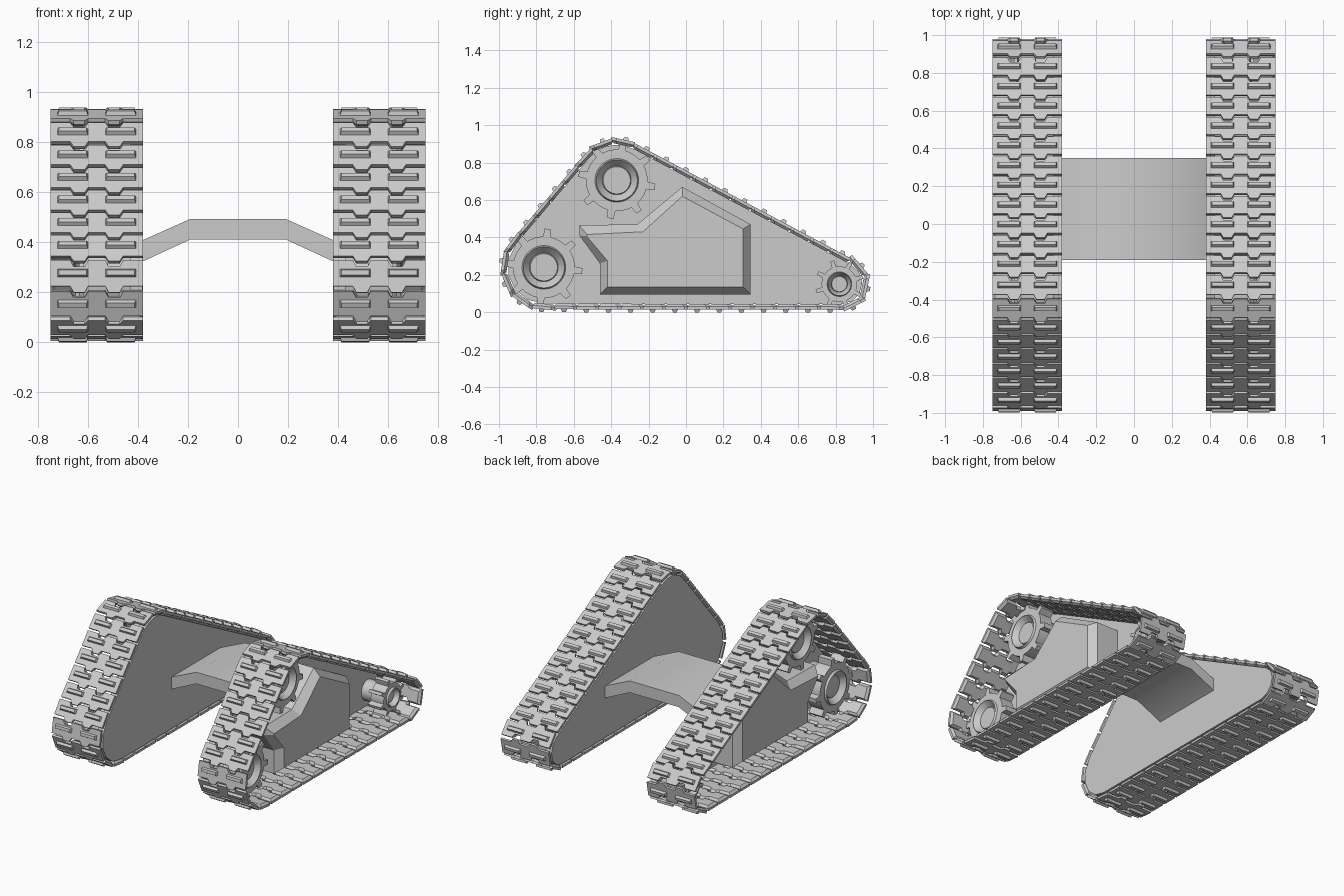
import bpy, bmesh, math
from mathutils import Vector

cube = bpy.data.objects.get("Cube")
if cube:
    bpy.data.objects.remove(cube)

gray = bpy.data.materials.new("light_gray")
gray.use_nodes = True
color = (0.6, 0.6, 0.6, 1)
gray.diffuse_color = color
gray.node_tree.nodes["Principled BSDF"].inputs["Base Color"].default_value = color


def build(name, lofts, mirror=True, smooth=False):
    """Make one object from lofts, each a list of equally long point rings."""
    bm = bmesh.new()
    for rings in lofts:
        loops = [[bm.verts.new(p) for p in ring] for ring in rings]
        n = len(loops[0])
        for a, b in zip(loops, loops[1:]):
            for i in range(n):
                j = (i + 1) % n
                bm.faces.new((a[i], a[j], b[j], b[i]))
        bm.faces.new(loops[0][::-1])
        bm.faces.new(loops[-1])
    bmesh.ops.recalc_face_normals(bm, faces=bm.faces)
    mesh = bpy.data.meshes.new(name)
    bm.to_mesh(mesh)
    bm.free()
    mesh.materials.append(gray)
    obj = bpy.data.objects.new(name, mesh)
    bpy.context.collection.objects.link(obj)
    if mirror:
        obj.modifiers.new("both_sides", 'MIRROR')
    if smooth:
        bpy.ops.object.select_all(action='DESELECT')
        obj.select_set(True)
        bpy.context.view_layer.objects.active = obj
        bpy.ops.object.shade_smooth_by_angle(angle=math.radians(30))
    return obj


def at_x(x, outline):
    return [Vector((x, y, z)) for y, z in outline]


# Wheel centres and belt radii: back, top, front (y, z, r)
WHEELS = [(0.83, 0.155, 0.13), (-0.37, 0.705, 0.208), (-0.76, 0.24, 0.212)]
MID_X = 0.565


def belt_path(inset=0.0, steps=24):
    """Closed outline wrapped around the three wheels."""
    angles = []
    for i, (y, z, r) in enumerate(WHEELS):
        y2, z2, r2 = WHEELS[(i + 1) % 3]
        dist = math.hypot(y2 - y, z2 - z)
        angles.append(math.atan2(z2 - z, y2 - y) - math.pi / 2 + math.asin((r - r2) / dist))
    points = []
    for i, (y, z, r) in enumerate(WHEELS):
        start = angles[i - 1]
        sweep = (angles[i] - start) % math.tau
        for k in range(steps + 1):
            a = start + sweep * k / steps
            points.append((y + (r - inset) * math.cos(a), z + (r - inset) * math.sin(a)))
    return points


def walker(points):
    """Return the path length and a function giving the point at a distance."""
    pts = [Vector(p) for p in points]
    pts.append(pts[0])
    lengths = [(b - a).length for a, b in zip(pts, pts[1:])]
    total = sum(lengths)

    def locate(s):
        s %= total
        for a, b, d in zip(pts, pts[1:], lengths):
            if s <= d and d > 0:
                return a.lerp(b, s / d)
            s -= d
        return pts[-1]
    return total, locate


# Track links with interlocking teeth, and two grouser bars on each
total, locate = walker(belt_path())
count = round(total / 0.119)
pitch = total / count
half = pitch / 2 - 0.007
half_width = 0.185
edge = [(-half_width, 0)]
for c in (-0.07, 0.07):
    edge += [(c - 0.036, 0), (c - 0.022, 0.026), (c + 0.022, 0.026), (c + 0.036, 0)]
edge.append((half_width, 0))
link_outline = [(x, half + s) for x, s in edge] + [(x, s - half) for x, s in reversed(edge)]

links, bars = [], []
for k in range(count):
    s = (k + 0.5) * pitch
    mid = locate(s)
    along = (locate(s + pitch / 2) - locate(s - pitch / 2)).normalized()
    out = Vector((along.y, -along.x))

    def place(outline, height):
        ring = []
        for x, t in outline:
            p = mid + along * t + out * height
            ring.append(Vector((MID_X + x, p.x, p.y)))
        return ring

    inner = [(x * 0.92, t * 0.75) for x, t in link_outline]
    links.append([place(inner, -0.018), place(link_outline, -0.004), place(link_outline, 0.012)])
    for c in (-0.096, 0.096):
        def bar(w, d):
            return [(c - w, -d), (c + w, -d), (c + w, d), (c - w, d)]
        bars.append([place(bar(0.062, 0.017), 0.01), place(bar(0.055, 0.01), 0.028)])
build("track_links", links)
build("track_grousers", bars)

# Inner side plate filling the loop of the track
plate = belt_path(0.018, 5)
build("side_plate", [[at_x(0.382, plate), at_x(0.43, plate)]])

# Raised housing with a sloped rim
base = [(-0.57, 0.465), (-0.26, 0.47), (-0.02, 0.67), (0.345, 0.47),
        (0.345, 0.095), (-0.46, 0.095), (-0.46, 0.26), (-0.57, 0.41)]
face = [(-0.53, 0.415), (-0.23, 0.43), (-0.02, 0.62), (0.305, 0.445),
        (0.305, 0.135), (-0.42, 0.135), (-0.42, 0.275), (-0.53, 0.405)]
build("housing", [[at_x(0.42, base), at_x(0.60, base), at_x(0.65, face)]])


# Toothed wheels with a dished hub
def gear(name, y, z, root, tip, hub, phase):
    teeth = 8
    pattern = [(-0.16, root), (-0.1, tip), (0.1, tip), (0.16, root), (0.33, root), (0.5, root), (0.67, root)]
    polar = [((i + f) * math.tau / teeth + phase, r) for i in range(teeth) for f, r in pattern]

    def ring(x, radius=None):
        return at_x(x, [(y + (radius or r) * math.cos(a), z + (radius or r) * math.sin(a))
                        for a, r in polar])
    build(name, [[ring(0.42, root * 0.75), ring(0.52, root * 0.75), ring(0.52), ring(0.62),
                  ring(0.62, hub * 1.06), ring(0.635, hub), ring(0.595, hub * 0.7),
                  ring(0.605, hub * 0.66)]], smooth=True)


gear("back_wheel", 0.82, 0.15, 0.095, 0.13, 0.062, 0.3)
gear("top_wheel", -0.37, 0.705, 0.165, 0.207, 0.11, -0.17)
gear("front_wheel", -0.76, 0.24, 0.165, 0.207, 0.11, -0.1)

# Bent bridge joining the two sides
arch = [(-0.385, 0.32), (-0.19, 0.41), (0.19, 0.41), (0.385, 0.32),
        (0.385, 0.405), (0.19, 0.492), (-0.19, 0.492), (-0.385, 0.405)]
build("bridge", [[[Vector((x, y, z)) for x, z in arch] for y in (-0.19, 0.35)]],
      mirror=False, smooth=True)
